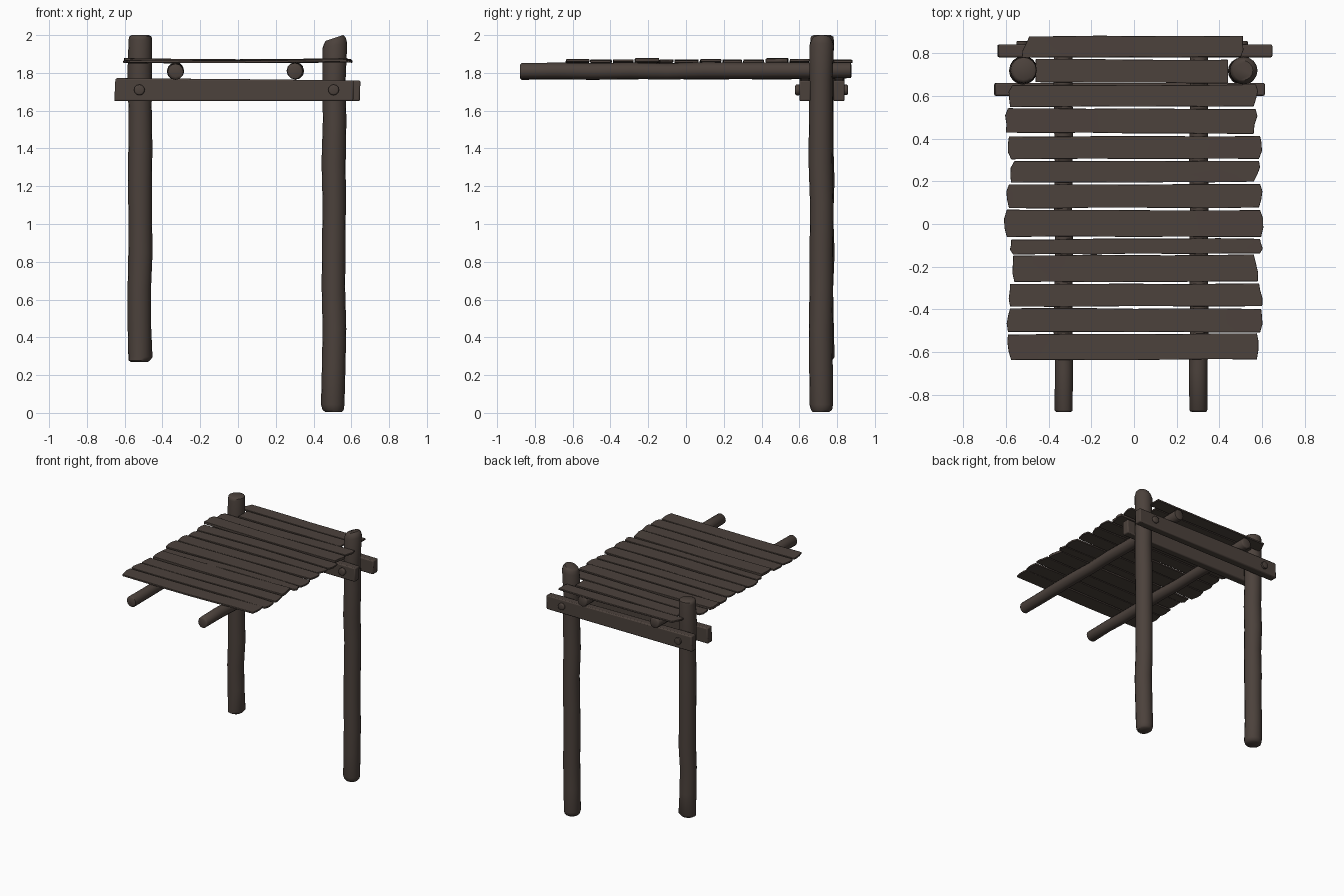
import bpy, bmesh, math, random
from mathutils import Vector

random.seed(4)
cube = bpy.data.objects.get("Cube")
if cube:
    bpy.data.objects.remove(cube)

wood = bpy.data.materials.new("dark brown wood")
wood.use_nodes = True
colour = (0.072, 0.054, 0.045, 1)
wood.diffuse_color = colour
wood.node_tree.nodes["Principled BSDF"].inputs["Base Color"].default_value = colour


def finish(name, bm, bevel=0.0, angle=40):
    bmesh.ops.recalc_face_normals(bm, faces=bm.faces)
    mesh = bpy.data.meshes.new(name)
    bm.to_mesh(mesh)
    bm.free()
    mesh.materials.append(wood)
    obj = bpy.data.objects.new(name, mesh)
    bpy.context.collection.objects.link(obj)
    bpy.ops.object.select_all(action="DESELECT")
    obj.select_set(True)
    bpy.context.view_layer.objects.active = obj
    if bevel:
        mod = obj.modifiers.new("worn edges", "BEVEL")
        mod.width = bevel
        mod.segments = 2
        mod.limit_method = "ANGLE"
    bpy.ops.object.shade_smooth_by_angle(angle=math.radians(angle))
    return obj


def log(name, start, end, radius, side, up, sides=16, rings=9, slant=0.0, round_end=0.02, wobble=0.004):
    """Slightly crooked round timber with softened ends and a slanted far end."""
    start, end, side, up = map(Vector, (start, end, side, up))
    axis = (end - start).normalized()
    length = (end - start).length
    stations = [(0, 0.72), (round_end * 0.4, 0.92), (round_end * 1.3, 1)]
    stations += [(length * i / rings, 1) for i in range(1, rings)]
    stations += [(length - d, s) for d, s in reversed(stations[:3])]
    bm = bmesh.new()
    loops = []
    for t, scale in stations:
        bend = side * random.uniform(-wobble, wobble) + up * random.uniform(-wobble, wobble)
        r = radius * scale * random.uniform(0.97, 1.03)
        loop = []
        for k in range(sides):
            a = math.tau * k / sides
            lean = slant * math.cos(a) * max(0, t / length - 0.93) / 0.07
            loop.append(bm.verts.new(start + axis * (t + lean) + bend
                                     + (side * math.cos(a) + up * math.sin(a)) * r))
        loops.append(loop)
    for a, b in zip(loops, loops[1:]):
        for k in range(sides):
            n = (k + 1) % sides
            bm.faces.new((a[k], a[n], b[n], b[k]))
    bm.faces.new(loops[0])
    bm.faces.new(loops[-1])
    return finish(name, bm, angle=50)


def board(name, outline, height, offset):
    """Closed outline in one plane, extruded along an offset."""
    bm = bmesh.new()
    face = bm.faces.new([bm.verts.new(p) for p in outline])
    new = bmesh.ops.extrude_face_region(bm, geom=[face])["geom"]
    bmesh.ops.translate(bm, vec=offset, verts=[v for v in new if isinstance(v, bmesh.types.BMVert)])
    return finish(name, bm, bevel=height)


X, Y, Z = (1, 0, 0), (0, 1, 0), (0, 0, 1)

# Upright posts, one longer than the other
log("right_post", (-0.52, 0.72, 0.27), (-0.52, 0.72, 2.0), 0.063, X, Y)
log("left_post", (0.505, 0.715, 0.005), (0.512, 0.715, 1.985), 0.063, X, Y, slant=0.015, round_end=0.03)

# Poles carrying the roof
for name, x in (("right_roof_pole", -0.33), ("left_roof_pole", 0.303)):
    log(name, (x, -0.88, 1.808), (x, 0.875, 1.812), 0.043, X, Z, sides=12, round_end=0.008, wobble=0.003)

# Cross beams clamping the posts, front and back
for name, y, left, right in (("front_cross_beam", 0.6, -0.655, 0.61), ("back_cross_beam", 0.78, -0.64, 0.645)):
    outline = [(left, y, 1.65), (right, y, 1.65), (right + 0.003, y, 1.76), (0, y, 1.767), (left + 0.006, y, 1.772)]
    board(name, outline, 0.008, (0, 0.06, 0))

# Bolt heads on both beams
for side, x in (("right", -0.522), ("left", 0.506)):
    for face, y, out in (("front", 0.605, -0.027), ("back", 0.835, 0.022)):
        log(f"{side}_{face}_bolt", (x, y, 1.71), (x, y + out, 1.71), 0.028, X, Z,
            sides=12, rings=2, round_end=0.005, wobble=0)

# Roof planks: low y, high y, then left and right ends at each of those edges
planks = [
    (.78, .88, -.525, -.49, .50, .51), (.66, .77, -.46, -.46, .44, .44),
    (.55, .65, -.58, -.57, .56, .57), (.425, .54, -.60, -.59, .56, .57),
    (.305, .41, -.575, -.585, .585, .59), (.195, .295, -.575, -.56, .56, .585),
    (.075, .185, -.585, -.585, .585, .59), (-.06, .065, -.595, -.595, .595, .59),
    (-.14, -.07, -.565, -.575, .59, .59), (-.27, -.145, -.56, -.565, .58, .56),
    (-.385, -.28, -.58, -.58, .60, .585), (-.505, -.395, -.59, -.58, .59, .595),
    (-.635, -.515, -.575, -.59, .575, .575)]
steps = 6
for index, (low, high, left_low, left_high, right_low, right_high) in enumerate(planks):
    thick = 0.02 if index in (3, 9) else 0.013
    tilt = random.uniform(-0.004, 0.004)
    phase = random.uniform(0, math.tau)

    def point(x, y):
        sag = 0.003 * math.sin(4 * x + phase)
        return Vector((x, y + tilt * x + random.uniform(-0.002, 0.002), 1.855 + sag + tilt * x))

    # Grid across the plank with ragged, slightly pointed ends
    bm = bmesh.new()
    rows = []
    for across in (0, 0.35, 0.7, 1):
        y = low + (high - low) * across
        bulge = 0 if across in (0, 1) or index == 1 else random.uniform(0, 0.014)
        left = left_low + (left_high - left_low) * across - bulge
        right = right_low + (right_high - right_low) * across + bulge
        rows.append([bm.verts.new(point(left + (right - left) * i / steps, y)) for i in range(steps + 1)])
    for a, b in zip(rows, rows[1:]):
        for i in range(steps):
            bm.faces.new((a[i], a[i + 1], b[i + 1], b[i]))
    new = bmesh.ops.extrude_face_region(bm, geom=bm.faces[:])["geom"]
    bmesh.ops.translate(bm, vec=(0, 0, thick), verts=[v for v in new if isinstance(v, bmesh.types.BMVert)])
    finish(f"roof_plank_{index + 1}", bm, bevel=0.002)
